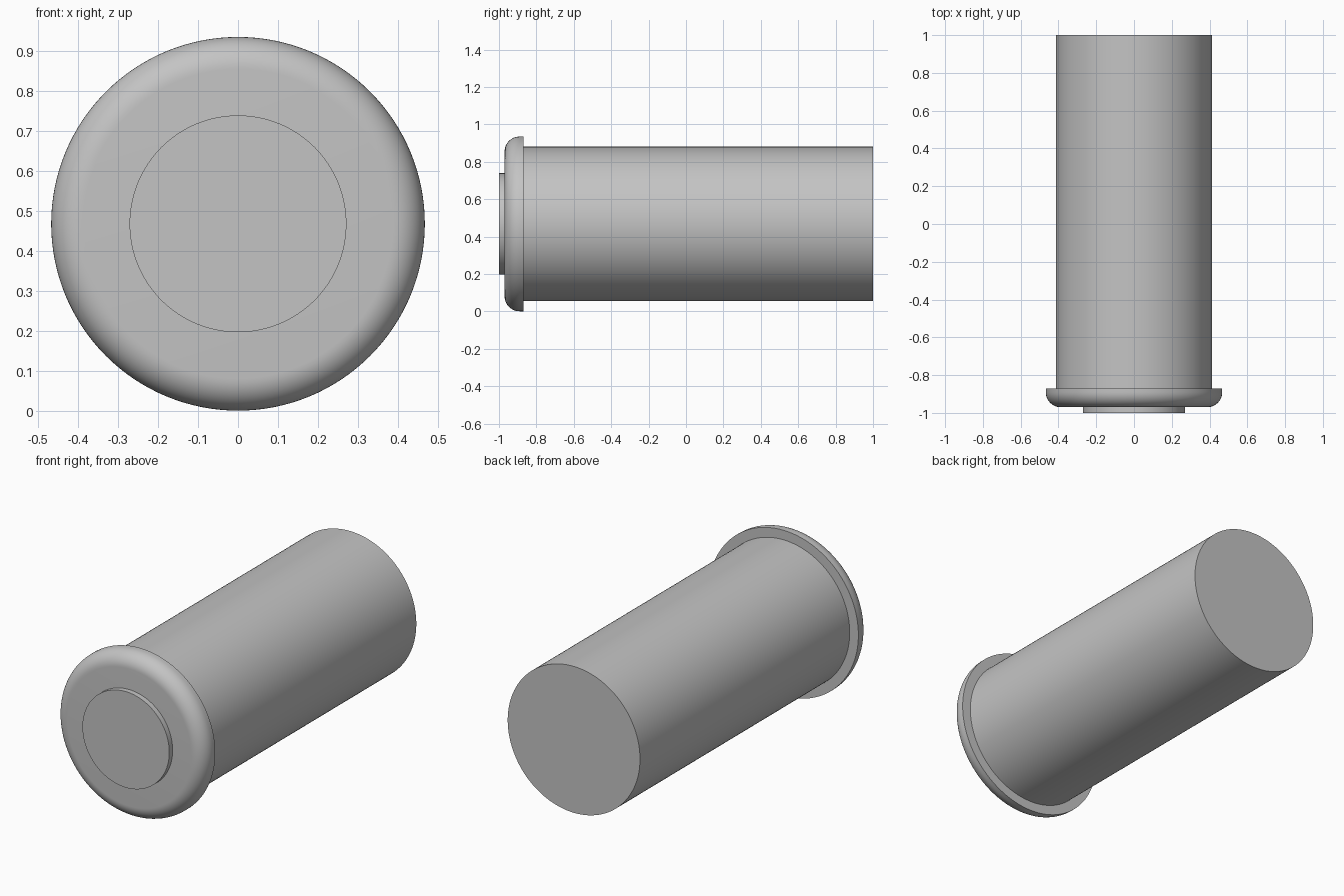
import bpy
import bmesh
from math import cos, sin, pi, radians

AXIS_Z = 0.468
SEGMENTS = 128

cube = bpy.data.objects.get("Cube")
if cube:
    bpy.data.objects.remove(cube, do_unlink=True)

grey = bpy.data.materials.new("plain grey")
grey.use_nodes = True
colour = (0.55, 0.55, 0.55, 1)
grey.diffuse_color = colour
grey.node_tree.nodes["Principled BSDF"].inputs["Base Color"].default_value = colour


def turned_part(name, profile):
    """Revolve (radius, y) points around the lengthwise axis, with flat end caps."""
    bm = bmesh.new()
    rings = []
    for radius, y in profile:
        angles = [2 * pi * i / SEGMENTS for i in range(SEGMENTS)]
        rings.append([bm.verts.new((radius * cos(a), y, radius * sin(a))) for a in angles])
    for a, b in zip(rings, rings[1:]):
        for i in range(SEGMENTS):
            j = (i + 1) % SEGMENTS
            bm.faces.new((a[i], a[j], b[j], b[i]))
    bm.faces.new(rings[0])
    bm.faces.new(rings[-1])
    bmesh.ops.recalc_face_normals(bm, faces=bm.faces)
    mesh = bpy.data.meshes.new(name)
    bm.to_mesh(mesh)
    bm.free()
    mesh.materials.append(grey)
    obj = bpy.data.objects.new(name, mesh)
    obj.location.z = AXIS_Z
    bpy.context.collection.objects.link(obj)
    bpy.ops.object.select_all(action="DESELECT")
    obj.select_set(True)
    bpy.context.view_layer.objects.active = obj
    bpy.ops.object.shade_smooth_by_angle(angle=radians(30))
    return obj


# Long cylindrical body
turned_part("body", [(0.413, -0.87), (0.413, 1.0)])

# Wide flange with a rounded front edge
FLANGE_R, FRONT_Y, FILLET, STEPS = 0.467, -0.97, 0.08, 12
arc = [pi / 2 * i / STEPS for i in range(STEPS + 1)]
rounded = [(FLANGE_R - FILLET + FILLET * sin(t), FRONT_Y + FILLET - FILLET * cos(t)) for t in arc]
turned_part("flange", rounded + [(FLANGE_R, -0.87)])

# Raised round disc on the front
turned_part("front_disc", [(0.271, -1.0), (0.271, FRONT_Y)])
